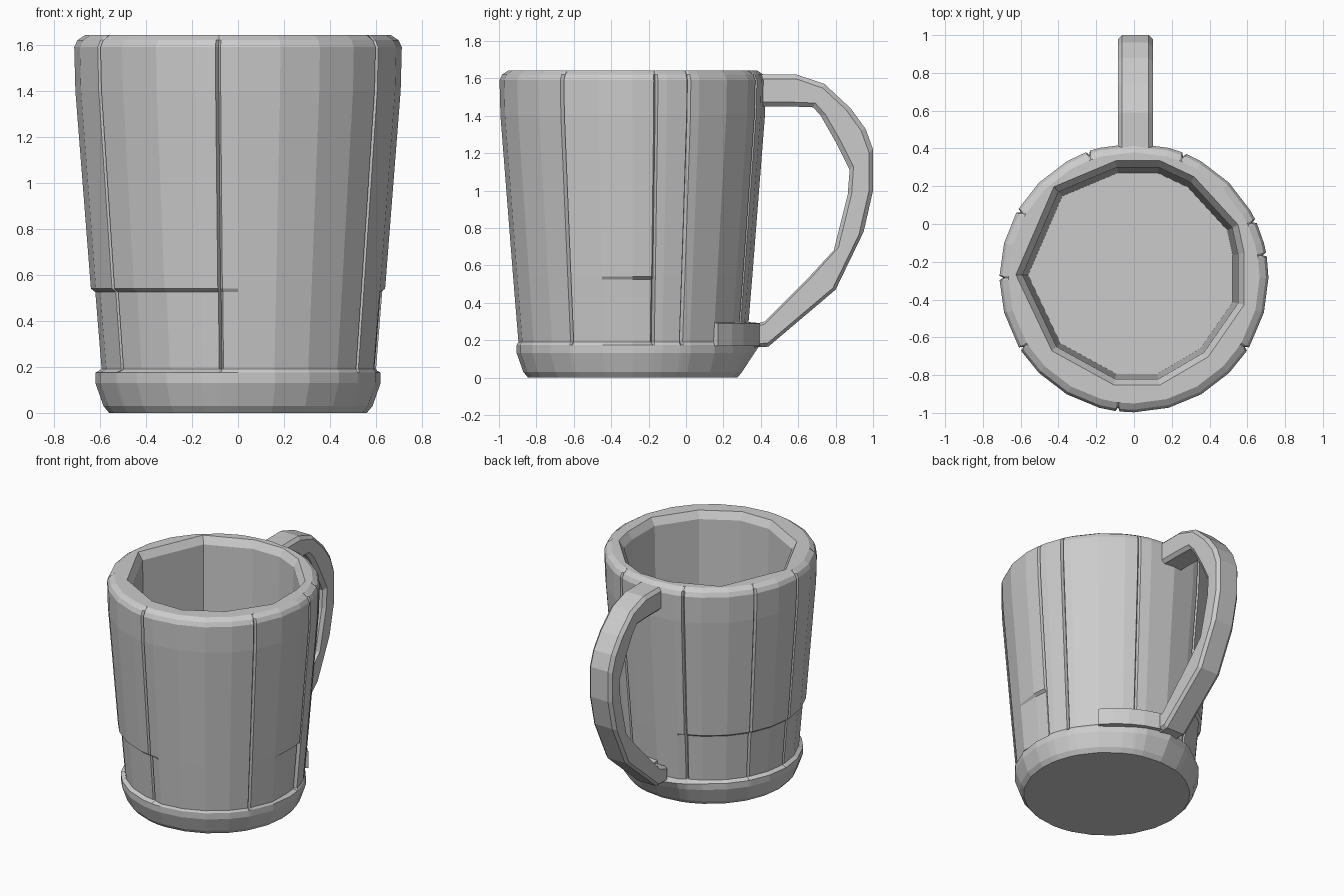
import bpy, bmesh
from math import sin, cos, radians

cube = bpy.data.objects.get("Cube")
if cube:
    bpy.data.objects.remove(cube)

grey = bpy.data.materials.new("stone grey")
grey.use_nodes = True
colour = (0.6, 0.6, 0.6, 1)
grey.diffuse_color = colour
bsdf = next(n for n in grey.node_tree.nodes if n.type == 'BSDF_PRINCIPLED')
bsdf.inputs["Base Color"].default_value = colour
bsdf.inputs["Roughness"].default_value = 0.8

CY = -0.285                     # centre of the cup in y
SEAMS = [10, 25, 68, 110, 150, 180, 212, 263, 328]


def finish(bm, name):
    bmesh.ops.recalc_face_normals(bm, faces=bm.faces[:])
    mesh = bpy.data.meshes.new(name)
    bm.to_mesh(mesh)
    bm.free()
    mesh.materials.append(grey)
    obj = bpy.data.objects.new(name, mesh)
    bpy.context.collection.objects.link(obj)
    return obj


def wall_radius(z):
    return 0.61 + (z - 0.18) * 0.082


def skin(bm, a, b):
    """Join two rings of equal length with quads."""
    for i in range(len(a)):
        j = (i + 1) % len(a)
        bm.faces.new((a[i], a[j], b[j], b[i]))


def loop_edges(bm, ring):
    return [bm.edges.get((ring[i], ring[i - 1])) or bm.edges.new((ring[i], ring[i - 1]))
            for i in range(len(ring))]


# Angles of the outer wall: even facets, with a narrow groove at each seam
angles = [a for a in range(0, 360, 15) if min(abs(a - s) for s in SEAMS) > 4]
for s in SEAMS:
    angles += [s - 0.9, s, s + 0.9]
angles.sort()


def outer_ring(bm, z, radius, groove=0.0, recess=False, flare=0.0):
    ring = []
    for a in angles:
        r = radius
        if a in SEAMS:
            r -= groove
        if recess and (109 < a < 264 or a < 10.5 or a > 345):
            r -= 0.018
        r += flare * max(0, 1 - abs(a - 90) / 30)
        t = radians(a)
        ring.append(bm.verts.new((r * cos(t), CY + r * sin(t), z)))
    return ring


# Cup: foot, staved wall, rounded rim and faceted hollow
bm = bmesh.new()
rings = [
    outer_ring(bm, 0.0, 0.56),
    outer_ring(bm, 0.03, 0.585),
    outer_ring(bm, 0.13, 0.62, flare=0.03),
    outer_ring(bm, 0.175, 0.62, flare=0.06),
    outer_ring(bm, 0.19, wall_radius(0.19), 0.02, True),
    outer_ring(bm, 0.525, wall_radius(0.525), 0.02, True),
    outer_ring(bm, 0.54, wall_radius(0.54), 0.02),
    outer_ring(bm, 1.4, 0.707, 0.02),
    outer_ring(bm, 1.59, 0.712, 0.02),
    outer_ring(bm, 1.62, 0.698, 0.015),
    outer_ring(bm, 1.642, 0.665),
]
bm.faces.new(rings[0])
for lower, upper in zip(rings, rings[1:]):
    skin(bm, lower, upper)

hollow = [(0.55, -0.16), (0.52, -0.02), (0.3, 0.22), (0.13, 0.3), (-0.09, 0.3),
          (-0.4, 0.17), (-0.59, -0.27), (-0.41, -0.65), (-0.1, -0.82),
          (0.13, -0.82), (0.37, -0.68), (0.55, -0.42)]


def inner_ring(z, scale):
    return [bm.verts.new((x * scale, CY + (y - CY) * scale, z)) for x, y in hollow]


inside = [inner_ring(z, s) for z, s in ((1.642, 1.06), (1.59, 1.0), (0.2, 0.95))]
for upper, lower in zip(inside, inside[1:]):
    skin(bm, upper, lower)
bm.faces.new(inside[-1])
bmesh.ops.bridge_loops(bm, edges=loop_edges(bm, rings[-1]) + loop_edges(bm, inside[0]))
finish(bm, "cup")

# Handle: rectangular section swept through outer and inner side points (y, z)
outer = [(0.36, 1.62), (0.59, 1.62), (0.74, 1.57), (0.88, 1.44), (0.96, 1.33),
         (1.0, 1.22), (1.0, 1.0), (0.95, 0.78), (0.8, 0.47), (0.44, 0.165), (0.32, 0.16)]
inner = [(0.36, 1.45), (0.55, 1.45), (0.68, 1.445), (0.72, 1.4), (0.8, 1.26),
         (0.875, 1.11), (0.865, 0.98), (0.79, 0.68), (0.67, 0.55), (0.42, 0.3), (0.32, 0.27)]
bm = bmesh.new()
sections = []
for (yo, zo), (yi, zi) in zip(outer, inner):
    sections.append([bm.verts.new(p) for p in (
        (-0.085, yo, zo), (0.1, yo, zo), (0.1, yi, zi), (-0.085, yi, zi))])
for a, b in zip(sections, sections[1:]):
    skin(bm, a, b)
bm.faces.new(sections[0])
bm.faces.new(sections[-1])
handle = finish(bm, "handle")
bevel = handle.modifiers.new("soft edges", 'BEVEL')
bevel.width = 0.022
bevel.segments = 1
bevel.limit_method = 'ANGLE'
bevel.angle_limit = radians(50)

# Curved band that carries the lower end of the handle
bm = bmesh.new()
sections = []
for a in range(45, 91, 9):
    t = radians(a)
    r_out = 0.645 + 0.05 * (a - 45) / 45
    sections.append([bm.verts.new((r * cos(t), CY + r * sin(t), z)) for r, z in (
        (0.58, 0.17), (r_out, 0.17), (r_out, 0.29), (0.58, 0.3))])
for a, b in zip(sections, sections[1:]):
    skin(bm, a, b)
bm.faces.new(sections[0])
bm.faces.new(sections[-1])
finish(bm, "handle_band")
